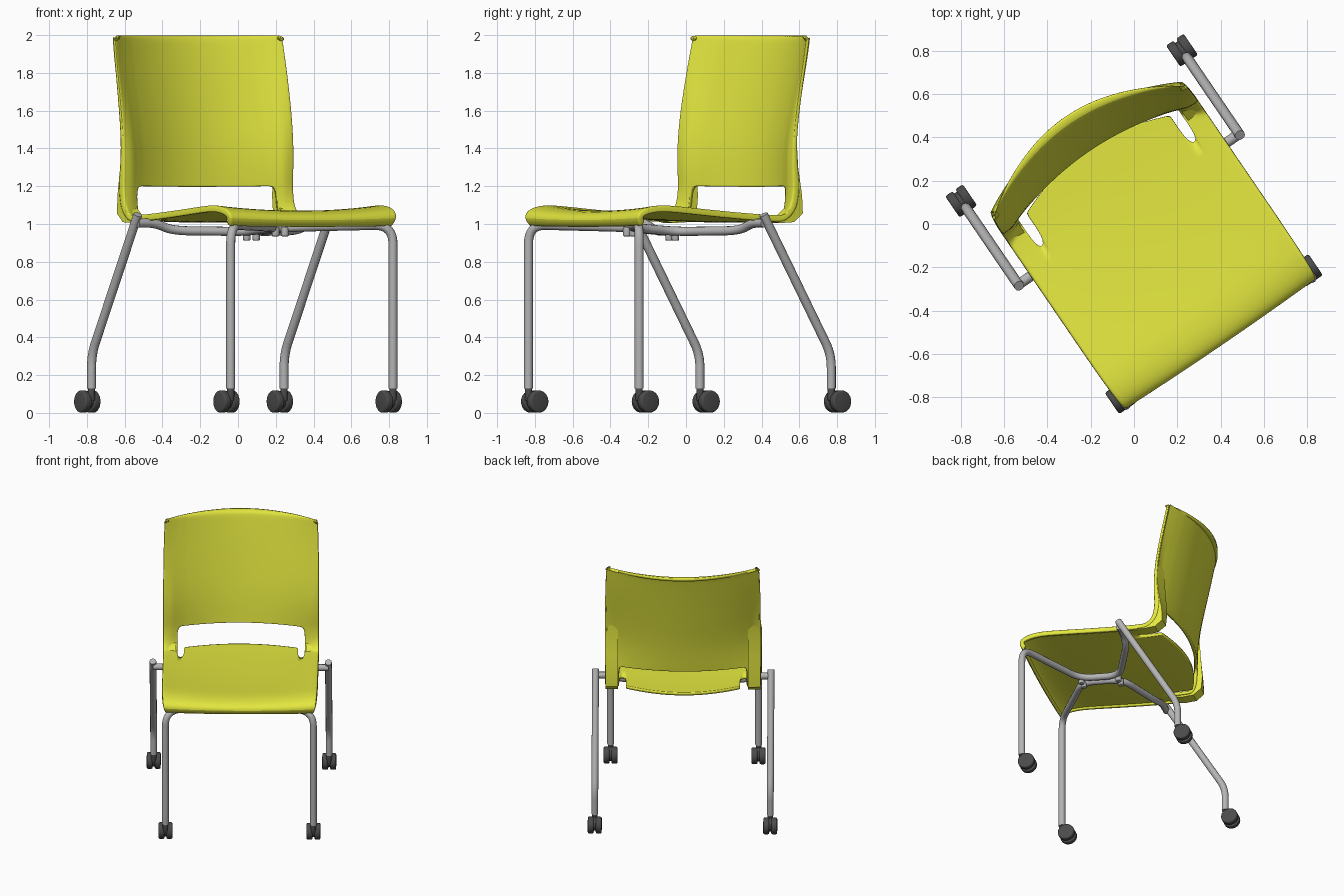
import bpy, bmesh, math
from mathutils import Matrix, Vector

if "Cube" in bpy.data.objects:
    bpy.data.objects.remove(bpy.data.objects["Cube"])

# The whole chair is turned about z; parts are built facing -y
FRAME = Matrix.Translation((0.015, 0.01, 0)) @ Matrix.Rotation(math.radians(34.3), 4, 'Z')


def material(name, r, g, b):
    m = bpy.data.materials.new(name)
    m.use_nodes = True
    m.diffuse_color = (r, g, b, 1)
    m.node_tree.nodes["Principled BSDF"].inputs["Base Color"].default_value = (r, g, b, 1)
    return m


LIME = material("lime_plastic", 0.78, 0.81, 0.05)
STEEL = material("grey_steel", 0.46, 0.46, 0.46)
RUBBER = material("dark_rubber", 0.07, 0.07, 0.07)


def add_object(name, mesh, mat):
    obj = bpy.data.objects.new(name, mesh)
    bpy.context.scene.collection.objects.link(obj)
    mesh.materials.clear()
    mesh.materials.append(mat)
    obj.matrix_world = FRAME
    return obj


def smooth(obj, angle=35):
    bpy.ops.object.select_all(action='DESELECT')
    obj.select_set(True)
    bpy.context.view_layer.objects.active = obj
    bpy.ops.object.shade_smooth_by_angle(angle=math.radians(angle))


def from_bmesh(name, bm, mat):
    bmesh.ops.recalc_face_normals(bm, faces=bm.faces)
    mesh = bpy.data.meshes.new(name)
    bm.to_mesh(mesh)
    bm.free()
    obj = add_object(name, mesh, mat)
    smooth(obj)
    return obj


def tube(name, points, radius, bend, mat):
    """Round tube along a path whose corners are filleted."""
    pts = [Vector(p) for p in points]
    path = [pts[0]]
    for a, b, c in zip(pts, pts[1:], pts[2:]):
        p = b + (a - b).normalized() * min(bend, (a - b).length * 0.48)
        q = b + (c - b).normalized() * min(bend, (c - b).length * 0.48)
        for i in range(9):
            t = i / 8
            path.append(p * (1 - t) ** 2 + b * 2 * t * (1 - t) + q * t * t)
    path.append(pts[-1])
    curve = bpy.data.curves.new(name, 'CURVE')
    curve.dimensions = '3D'
    curve.bevel_depth = radius
    curve.bevel_resolution = 4
    curve.use_fill_caps = True
    spline = curve.splines.new('POLY')
    spline.points.add(len(path) - 1)
    for point, co in zip(spline.points, path):
        point.co = (*co, 1)
    temp = bpy.data.objects.new(name + "_path", curve)
    mesh = bpy.data.meshes.new_from_object(temp)
    bpy.data.objects.remove(temp)
    obj = add_object(name, mesh, mat)
    smooth(obj)
    return obj


def cylinder(bm, radius, depth, centre, axis='Z', bevel=0.0):
    turn = Matrix.Rotation(math.pi / 2, 4, 'Y') if axis == 'X' else Matrix()
    made = bmesh.ops.create_cone(bm, cap_ends=True, segments=28, radius1=radius, radius2=radius,
                                 depth=depth, matrix=Matrix.Translation(centre) @ turn)
    if bevel:
        rims = {e for v in made["verts"] for e in v.link_edges if len(e.link_faces) == 2
                and max(len(f.verts) for f in e.link_faces) > 4}
        bmesh.ops.bevel(bm, geom=list(rims), offset=bevel, segments=3, affect='EDGES', profile=0.5)


# One-piece shell: rows run from the front lip to the top of the back,
# each row giving half width, edge (y, z) and middle (y, z)
ROWS = [
    (.525, -.66, .99, -.67, .985),
    (.535, -.692, 1.03, -.70, 1.02),
    (.54, -.665, 1.08, -.67, 1.06),
    (.546, -.56, 1.105, -.56, 1.075),
    (.548, -.42, 1.095, -.42, 1.06),
    (.548, -.15, 1.07, -.15, 1.04),
    (.548, .12, 1.05, .2, 1.028),
    (.548, .22, 1.048, .385, 1.03),
    (.548, .24, 1.05, .41, 1.03),
    (.548, .295, 1.09, .39, 1.11),
    (.548, .305, 1.2, .395, 1.2),
    (.548, .304, 1.22, .398, 1.22),
    (.548, .297, 1.4, .42, 1.4),
    (.548, .32, 1.6, .46, 1.6),
    (.545, .355, 1.8, .50, 1.8),
    (.54, .387, 1.96, .535, 1.96),
    (.535, .393, 1.998, .545, 1.998),
    (.525, .40, 1.998, .59, 1.998),
]
HALF = [0, .1, .2, .3, .38, .40, .448, .46, .49, .53, .548]
COLS = [-c for c in HALF[:0:-1]] + HALF
SLOT, TONGUE, HOLE = 6, 8, 10

bm = bmesh.new()
grid = []
for r, (half, ey, ez, my, mz) in enumerate(ROWS):
    # The lower back has flat wings beside a curved middle
    wing = max(0, 1 - abs(ez - 1.3) / .5) if r > TONGUE else 0
    span = HALF[-1] - .07 * wing
    line = []
    for c in COLS:
        w = max(0, 1 - (c / span) ** 2)
        line.append(bm.verts.new((c / HALF[-1] * half, ey + (my - ey) * w, ez + (mz - ez) * w)))
    # Side edges turn under to form a shallow flange
    before, after = ROWS[max(r - 1, 0)], ROWS[min(r + 1, len(ROWS) - 1)]
    ty, tz = Vector((after[1] - before[1], after[2] - before[2])).normalized()
    depth = .036 if ez < 1.3 else .02
    under = [bm.verts.new(v.co + Vector((0, tz * depth, -ty * depth))) for v in (line[0], line[-1])]
    grid.append([under[0]] + line + [under[1]])
COLS = [COLS[0]] + COLS + [COLS[-1]]
for r in range(len(ROWS) - 1):
    for c in range(len(COLS) - 1):
        x = abs(COLS[c] + COLS[c + 1]) / 2
        in_opening = TONGUE <= r < HOLE and x < .448
        in_slot = SLOT <= r < HOLE and .40 < x < .448
        if not (in_opening or in_slot):
            bm.faces.new((grid[r][c], grid[r][c + 1], grid[r + 1][c + 1], grid[r + 1][c]))
bmesh.ops.delete(bm, geom=[v for v in bm.verts if not v.link_faces], context='VERTS')
mesh = bpy.data.meshes.new("seat_shell")
bm.to_mesh(mesh)
bm.free()
shell = add_object("seat_shell", mesh, LIME)
sub = shell.modifiers.new("round", 'SUBSURF')
sub.levels = sub.render_levels = 2
thick = shell.modifiers.new("thickness", 'SOLIDIFY')
thick.thickness = 0.022
thick.offset = -1
smooth(shell, 50)

# Stiffening ribs behind the lower back corners, slanting back towards the middle
RIB = [(.12, 1.025), (.22, 1.005), (.31, 1.01), (.365, 1.055), (.36, 1.15), (.335, 1.3), (.325, 1.45),
       (.33, 1.57), (.322, 1.55), (.31, 1.3), (.318, 1.2), (.315, 1.1), (.25, 1.04), (.12, 1.035)]
for side, sx in (("left", 1), ("right", -1)):
    bm = bmesh.new()
    face = bm.faces.new([bm.verts.new((sx * .545, y, z)) for y, z in RIB])
    out = bmesh.ops.extrude_face_region(bm, geom=[face])
    for v in out["geom"]:
        if isinstance(v, bmesh.types.BMVert):
            v.co.x -= sx * .088
            v.co.y += min(.03, max(0, (v.co.z - 1.04) * .15))
    from_bmesh(side + "_back_rib", bm, LIME)

    # Front leg runs under the seat to the hub and out to the rear leg
    tube(side + "_front_leg_and_frame",
         [(sx * .52, -.667, .13), (sx * .52, -.667, .995), (sx * .03, -.38, .982),
          (sx * .03, -.09, .96), (sx * .40, .06, .965), (sx * .50, .07, 1.005), (sx * .617, .07, 1.005)],
         .024, .1, STEEL)
    tube(side + "_rear_leg",
         [(sx * .617, .063, 1.05), (sx * .617, .498, .31), (sx * .617, .498, .13)],
         .024, .07, STEEL)

    # Bolts under the hub
    bm = bmesh.new()
    for y, z in ((-.37, .96), (-.1, .938)):
        cylinder(bm, .02, .05, (sx * .03, y, z), bevel=.005)
    from_bmesh(side + "_hub_bolts", bm, STEEL)

    # Twin wheel casters, trailing to the rear
    for end, x, y in (("front", .52, -.667), ("rear", .617, .498)):
        bm = bmesh.new()
        for off in (-.028, .028):
            cylinder(bm, .059, .042, (sx * x + off, y + .04, .06), 'X', .01)
        cylinder(bm, .048, .03, (sx * x, y + .038, .068), 'X')
        cylinder(bm, .019, .08, (sx * x, y, .105), bevel=.004)
        from_bmesh(side + "_" + end + "_caster", bm, RUBBER)
